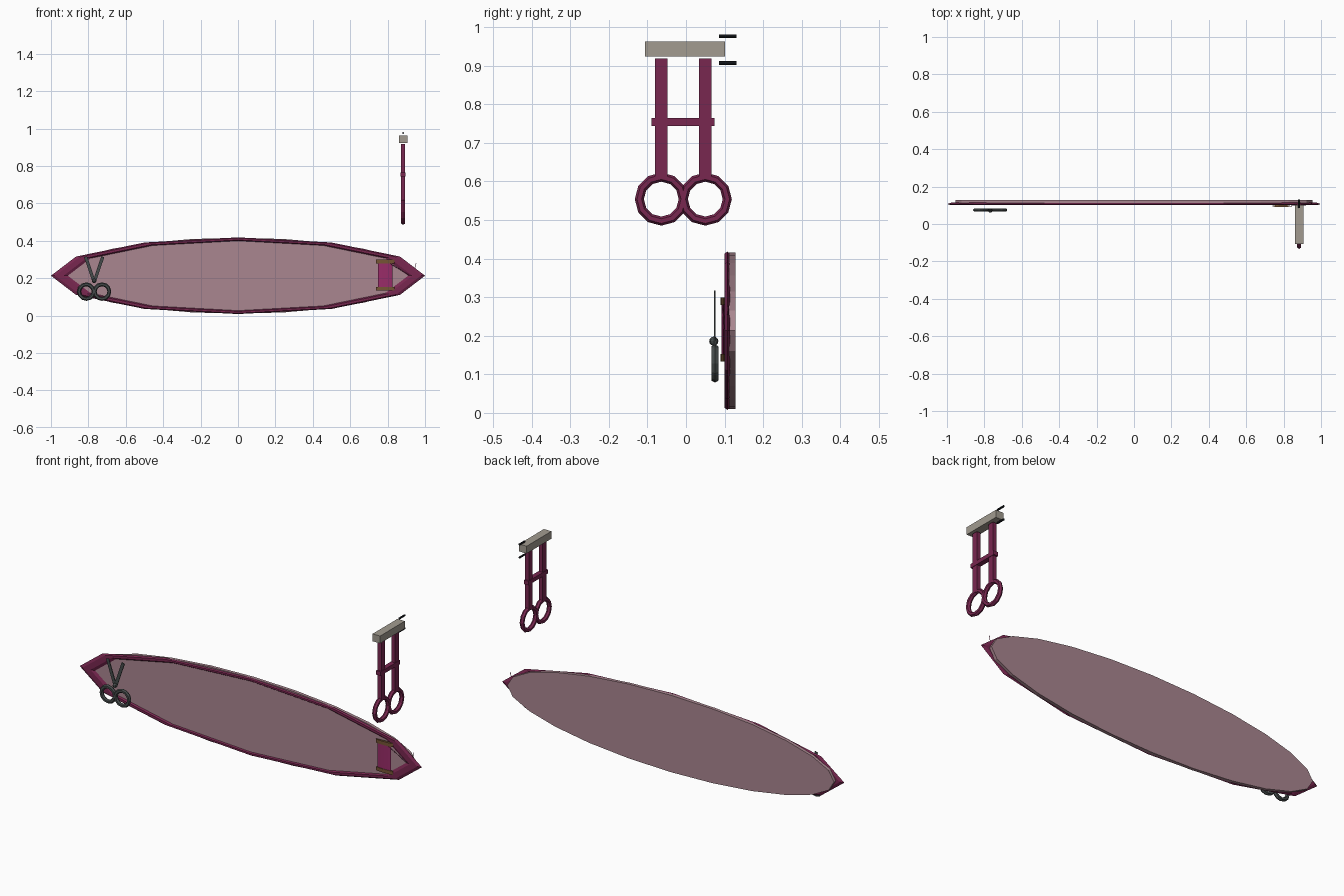
import bpy, bmesh, math
from math import pi, cos, sin
from mathutils import Matrix, Vector

if "Cube" in bpy.data.objects:
    bpy.data.objects.remove(bpy.data.objects["Cube"])


def material(name, rgb, alpha=1.0):
    m = bpy.data.materials.new(name)
    m.diffuse_color = (*rgb, alpha)
    m.use_nodes = True
    m.node_tree.nodes["Principled BSDF"].inputs["Base Color"].default_value = m.diffuse_color
    return m


WINE = material("wine", (0.19, 0.02, 0.08))
CLOTH = material("cloth", (0.40, 0.24, 0.28), 0.85)
STEEL = material("steel", (0.06, 0.07, 0.07))
BLACK = material("black", (0.01, 0.012, 0.016))
STONE = material("stone", (0.36, 0.33, 0.28))
WOOD = material("wood", (0.18, 0.09, 0.035))
THREAD = material("thread", (0.32, 0.025, 0.14))


def finish(name, bm, mat):
    bmesh.ops.recalc_face_normals(bm, faces=bm.faces)
    me = bpy.data.meshes.new(name)
    bm.to_mesh(me)
    bm.free()
    ob = bpy.data.objects.new(name, me)
    bpy.context.collection.objects.link(ob)
    me.materials.append(mat)
    return ob


def ring(name, loc, R, r, mat, scale=(1, 1, 1), axis='Y', n=12, k=6):
    bm = bmesh.new()
    rows = []
    for i in range(n):
        a = 2 * pi * i / n
        row = []
        for j in range(k):
            b = 2 * pi * j / k
            d, h = R + r * cos(b), r * sin(b)
            p = (d * cos(a), h, d * sin(a)) if axis == 'Y' else (h, d * cos(a), d * sin(a))
            row.append(bm.verts.new([c + q * s for c, q, s in zip(loc, p, scale)]))
        rows.append(row)
    for i in range(n):
        for j in range(k):
            i2, j2 = (i + 1) % n, (j + 1) % k
            bm.faces.new((rows[i][j], rows[i2][j], rows[i2][j2], rows[i][j2]))
    return finish(name, bm, mat)


def box(name, loc, size, mat, rot_y=0.0):
    bm = bmesh.new()
    m = Matrix.Translation(loc) @ Matrix.Rotation(rot_y, 4, 'Y') @ Matrix.Diagonal((*size, 1))
    bmesh.ops.create_cube(bm, size=1, matrix=m)
    return finish(name, bm, mat)


def cylinder(name, loc, r, depth, mat, n=12, axis='Z', scale=(1, 1, 1)):
    bm = bmesh.new()
    rot = Matrix.Rotation(pi / 2, 4, 'X') if axis == 'Y' else Matrix()
    m = Matrix.Translation(loc) @ Matrix.Diagonal((*scale, 1)) @ rot
    bmesh.ops.create_cone(bm, cap_ends=True, segments=n, radius1=r, radius2=r, depth=depth, matrix=m)
    return finish(name, bm, mat)


# Long hoop: a stretched twelve-sided ring with a cloth disc behind it
ring("hoop_rim", (0, 0.107, 0.213), 0.955, 0.045, WINE, scale=(1, 0.17, 0.205))
cylinder("hoop_cloth", (0, 0.12, 0.213), 1, 0.017, CLOTH, n=24, axis='Y', scale=(0.955, 1, 0.203))

# Small scissors near the left end
for side in (-1, 1):
    ring("scissor_handle", (-0.769 + side * 0.042, 0.075, 0.128), 0.039, 0.0105, STEEL)
    tilt = side * 0.33
    box("scissor_blade", (-0.769 + side * 0.023, 0.075, 0.247), (0.017, 0.004, 0.142), STEEL, tilt)
bm = bmesh.new()
bmesh.ops.create_uvsphere(bm, u_segments=8, v_segments=6, radius=0.012,
                          matrix=Matrix.Translation((-0.769, 0.072, 0.186)))
finish("scissor_pivot", bm, STEEL)

# Flattened spool near the right end
cylinder("spool_thread", (0.788, 0.096, 0.216), 0.039, 0.13, THREAD, scale=(1, 0.1, 1))
for z in (0.143, 0.289):
    cylinder("spool_end", (0.788, 0.096, z), 0.05, 0.019, WOOD, scale=(1, 0.12, 1))

# Loose thread tail
cu = bpy.data.curves.new("thread_tail", 'CURVE')
cu.dimensions = '3D'
cu.bevel_depth = 0.0015
cu.bevel_resolution = 0
sp = cu.splines.new('POLY')
pts = [(0.81, 0.093, 0.28), (0.86, 0.098, 0.25), (0.91, 0.1, 0.218), (0.94, 0.106, 0.235), (0.952, 0.11, 0.278)]
sp.points.add(len(pts) - 1)
for p, c in zip(sp.points, pts):
    p.co = (*c, 1)
tail = bpy.data.objects.new("thread_tail", cu)
bpy.context.collection.objects.link(tail)
cu.materials.append(WINE)

# Large upright shears: rings, shanks, cross bar and top block
X = 0.883
for y in (-0.064, 0.050):
    ring("shear_ring", (X, y, 0.554), 0.057, 0.0118, WINE, axis='X')
    box("shear_shank", (X, y, 0.763), (0.021, 0.032, 0.31), WINE)
box("shear_cross_bar", (X, -0.008, 0.7535), (0.026, 0.164, 0.021), WINE)
box("top_block", (X, -0.003, 0.9425), (0.044, 0.207, 0.039), STONE)

# Two dark pins beside the block
for z in (0.976, 0.907):
    cylinder("dark_pin", (X, 0.108, z), 0.005, 0.045, BLACK, n=8, axis='Y')
